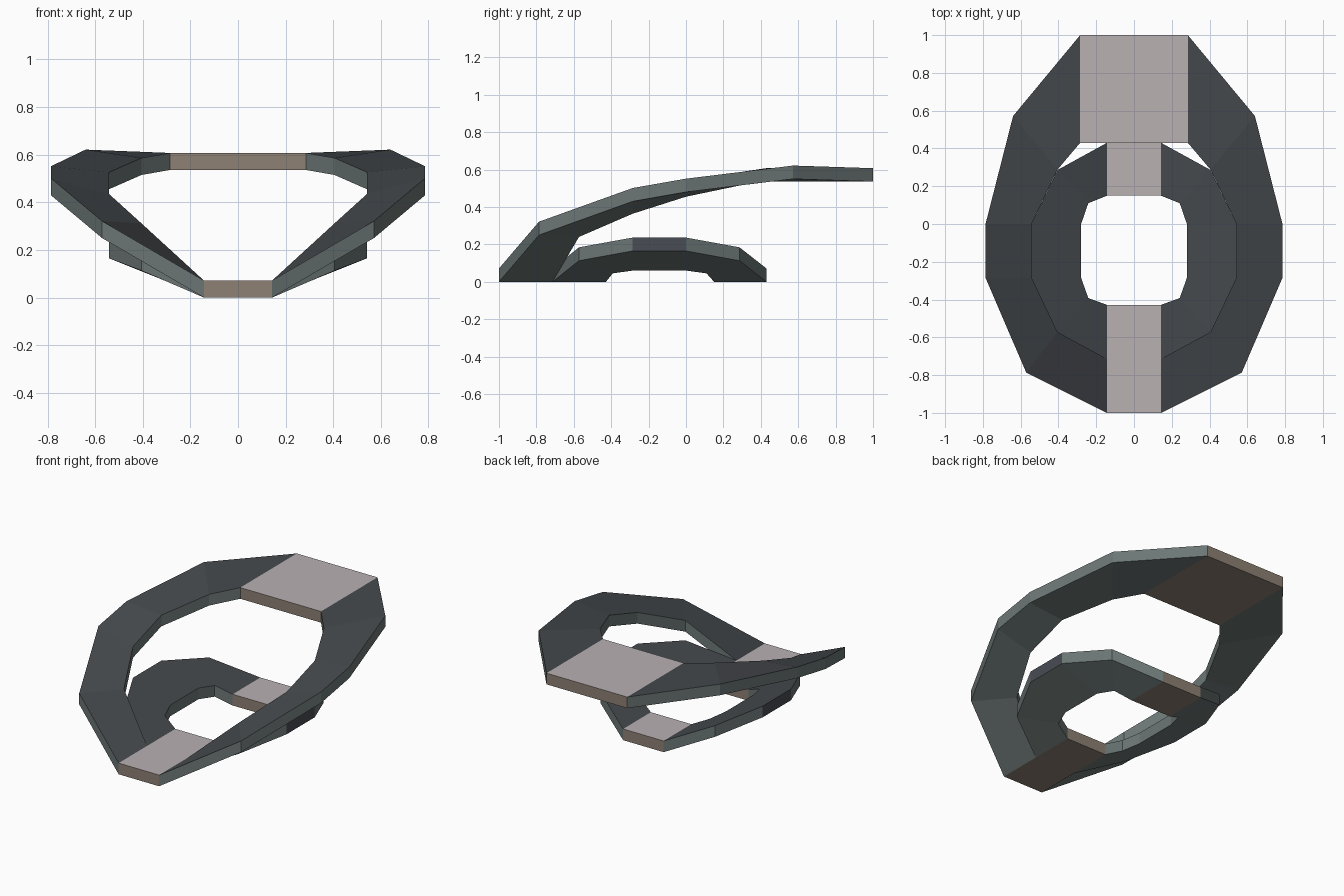
import bpy
import bmesh

cube = bpy.data.objects.get("Cube")
if cube:
    bpy.data.objects.remove(cube, do_unlink=True)

THICK = 0.0714


def make_material(name, rgb):
    mat = bpy.data.materials.new(name)
    mat.use_nodes = True
    mat.diffuse_color = (*rgb, 1)
    bsdf = next(n for n in mat.node_tree.nodes if n.type == 'BSDF_PRINCIPLED')
    bsdf.inputs["Base Color"].default_value = (*rgb, 1)
    return mat


asphalt = make_material("asphalt", (0.06, 0.067, 0.074))
kerb = make_material("grey green wall", (0.15, 0.185, 0.18))
dark_wall = make_material("dark wall", (0.068, 0.072, 0.09))
pale = make_material("pale deck", (0.48, 0.44, 0.45))
brown = make_material("brown base", (0.27, 0.22, 0.175))


def finish(name, bm, mats):
    bmesh.ops.recalc_face_normals(bm, faces=bm.faces)
    mesh = bpy.data.meshes.new(name)
    bm.to_mesh(mesh)
    bm.free()
    for mat in mats:
        mesh.materials.append(mat)
    obj = bpy.data.objects.new(name, mesh)
    bpy.context.collection.objects.link(obj)
    return obj


def add_platform(name, half_width, y0, y1, base):
    """Flat slab with a pale deck on a brown base."""
    bm = bmesh.new()
    bmesh.ops.create_cube(bm, size=1)
    for v in bm.verts:
        v.co.x *= 2 * half_width
        v.co.y = y0 if v.co.y < 0 else y1
        v.co.z = base if v.co.z < 0 else base + THICK
    bm.normal_update()
    for f in bm.faces:
        f.material_index = 0 if f.normal.z > 0.5 else 1
    finish(name, bm, [pale, brown])


def add_track(name, outer, inner, dark_segment=None):
    """Banked ribbon swept along outer and inner underside edges, mirrored."""
    bm = bmesh.new()
    rings = []
    for o, i in zip(outer, inner):
        rings.append([bm.verts.new(p) for p in (
            (o[0], o[1], o[2] + THICK), o, i, (i[0], i[1], i[2] + THICK))])
    for n, (a, b) in enumerate(zip(rings, rings[1:])):
        for k in range(4):
            j = (k + 1) % 4
            face = bm.faces.new((a[k], a[j], b[j], b[k]))
            face.material_index = 0 if k == 3 else 1
            if k == 0 and n == dark_segment:
                face.material_index = 2
    obj = finish(name, bm, [asphalt, kerb, dark_wall])
    mod = obj.modifiers.new("Mirror", 'MIRROR')
    mod.use_mirror_merge = False


# Straight platforms
add_platform("front_platform", 0.143, -1.0, -0.428, 0.0)
add_platform("inner_platform", 0.143, 0.15, 0.43, 0.0)
add_platform("raised_platform", 0.285, 0.43, 1.0, 0.536)

# Large climbing loop
add_track(
    "upper_track",
    [(0.143, -1, 0), (0.571, -0.786, 0.25), (0.786, -0.285, 0.43),
     (0.786, 0, 0.48), (0.64, 0.572, 0.55), (0.285, 1, 0.536)],
    [(0.143, -0.714, 0), (0.405, -0.572, 0.24), (0.542, -0.285, 0.364),
     (0.542, 0, 0.455), (0.405, 0.288, 0.515), (0.285, 0.43, 0.536)])

# Small banked loop
add_track(
    "lower_track",
    [(0.143, -0.714, 0), (0.405, -0.572, 0.113), (0.542, -0.285, 0.165),
     (0.542, 0, 0.165), (0.405, 0.286, 0.113), (0.143, 0.43, 0)],
    [(0.143, -0.428, 0), (0.242, -0.392, 0.045), (0.28, -0.285, 0.06),
     (0.28, 0, 0.06), (0.242, 0.11, 0.045), (0.143, 0.15, 0)],
    dark_segment=2)
